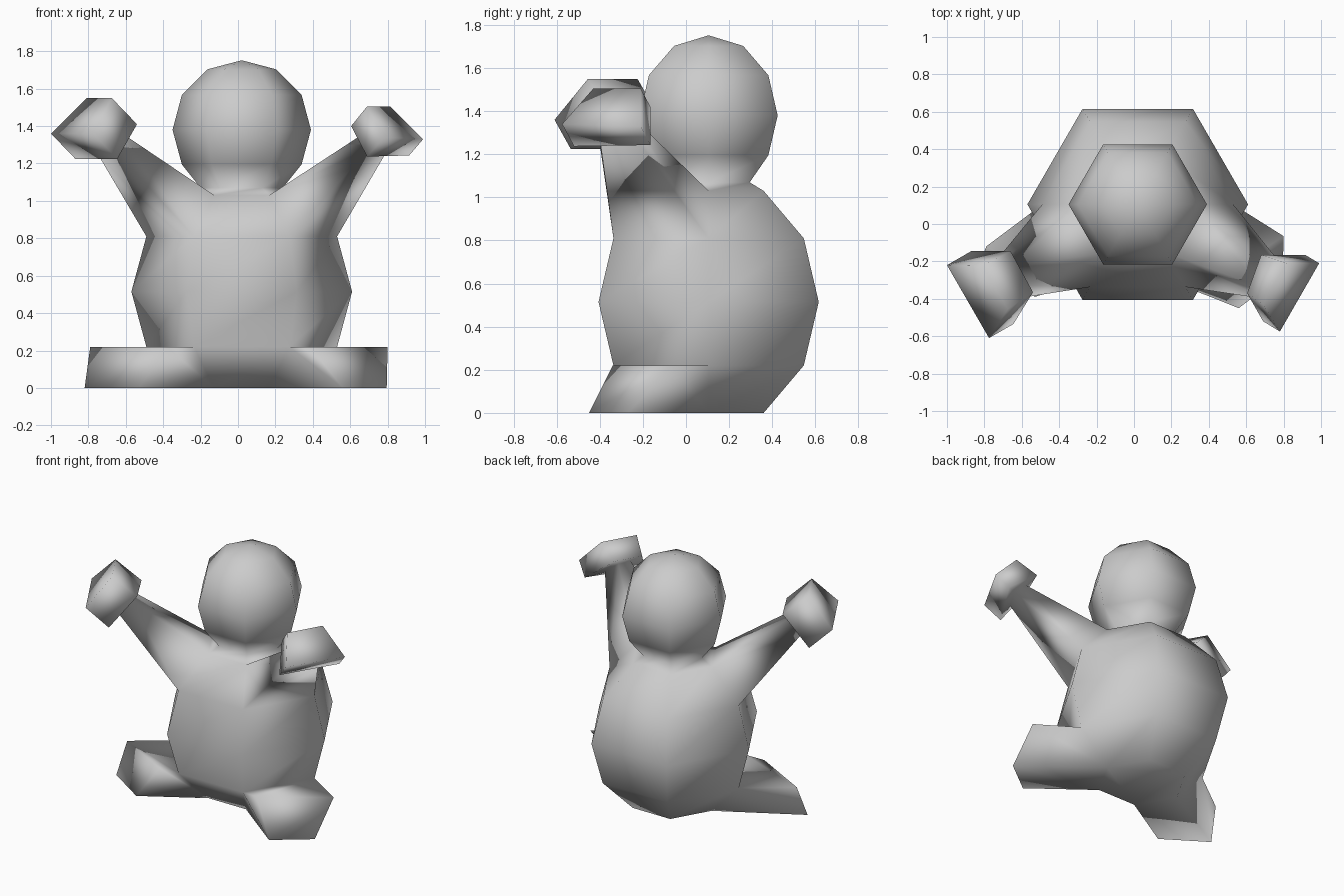
import bpy, bmesh
from math import cos, sin, pi
from mathutils import Vector

if "Cube" in bpy.data.objects:
    bpy.data.objects.remove(bpy.data.objects["Cube"])

bm = bmesh.new()
CX, CY = 0.02, 0.105


def ring(r, z):
    return [bm.verts.new((CX + r * cos(k * pi / 3), CY + r * sin(k * pi / 3), z)) for k in range(6)]


def bridge(a, b):
    n = len(a)
    for k in range(n):
        bm.faces.new((a[k], a[(k + 1) % n], b[(k + 1) % n], b[k]))


def limb(base, quads):
    """Loft a limb outward from an open quad of the torso and cap it."""
    loop = base
    for q in quads:
        nxt = [bm.verts.new(p) for p in q]
        bridge(loop, nxt)
        loop = nxt
    bm.faces.new(loop)


def shrink(q, f):
    c = sum((Vector(p) for p in q), Vector()) / 4
    return [c + (Vector(p) - c) * f for p in q]


# Torso and head: six-sided rings (radius, height)
profile = [(.295, 0), (.51, .22), (.59, .515), (.51, .81), (.295, 1.03),
           (.22, 1.07), (.32, 1.195), (.37, 1.38), (.32, 1.567), (.185, 1.703)]
rings = [ring(r, z) for r, z in profile]
holes = {(0, 3), (0, 5), (3, 3), (3, 5)}   # limb openings


def quad(i, k):
    a, b, j = rings[i], rings[i + 1], (k + 1) % 6
    return [a[k], a[j], b[j], b[k]]


for i in range(len(rings) - 1):
    for k in range(6):
        if (i, k) not in holes:
            bm.faces.new(quad(i, k))
bm.faces.new(rings[0][::-1])
top = bm.verts.new((CX, CY, 1.752))
for k in range(6):
    bm.faces.new((rings[-1][k], rings[-1][(k + 1) % 6], top))

# Arms: narrow wrist, then a block-shaped hand
hand_l = [(-.87, -.145, 1.225), (-.645, -.535, 1.225), (-.54, -.365, 1.41), (-.66, -.145, 1.41)]
tip_l = [(-1, -.22, 1.36), (-.775, -.61, 1.36), (-.675, -.455, 1.55), (-.81, -.225, 1.55)]
limb(quad(3, 3), [shrink(hand_l, .45), hand_l, tip_l])

hand_r = [(.69, -.52, 1.237), (.915, -.165, 1.243), (.68, -.165, 1.42), (.605, -.37, 1.40)]
tip_r = [(.78, -.575, 1.34), (.99, -.21, 1.33), (.815, -.21, 1.505), (.69, -.43, 1.505)]
limb(quad(3, 5), [shrink(hand_r, .45), hand_r, tip_r])

# Legs: short stubs on the ground
limb(quad(0, 3), [[(-.82, -.2, 0), (-.53, -.39, 0), (-.38, -.34, .22), (-.79, -.12, .22)]])
limb(quad(0, 5), [[(.56, -.45, 0), (.795, -.27, 0), (.80, -.065, .22), (.385, -.34, .22)]])

bmesh.ops.recalc_face_normals(bm, faces=bm.faces[:])
for f in bm.faces:
    f.smooth = True
mesh = bpy.data.meshes.new("seated_figure")
bm.to_mesh(mesh)
bm.free()
bpy.context.collection.objects.link(bpy.data.objects.new("seated_figure", mesh))
